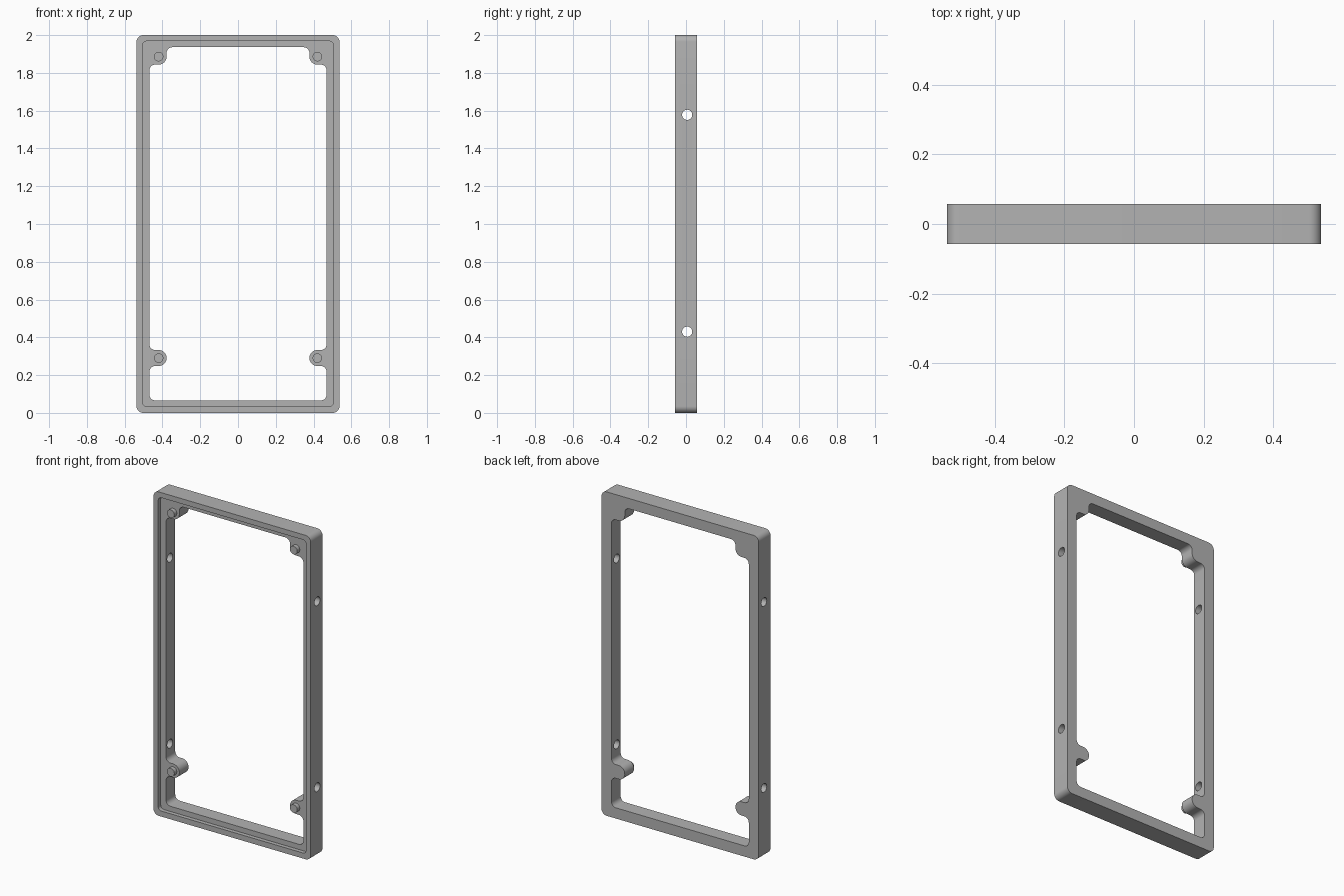
import bpy, bmesh, math
from mathutils import Vector

if "Cube" in bpy.data.objects:
    bpy.data.objects.remove(bpy.data.objects["Cube"])

W, H, T = 0.537, 2.0, 0.0575        # half width, height, half thickness
RECESS = 0.025                      # depth of the front step
BOSS_X, BOSS_Z = 0.42, (0.29, 1.886)

grey = bpy.data.materials.new("grey")
grey.diffuse_color = (0.45, 0.45, 0.45, 1)
grey.use_nodes = True
grey.node_tree.nodes["Principled BSDF"].inputs["Base Color"].default_value = grey.diffuse_color


def rounded(corners, steps=8):
    """Outline in x-z from (x, z, radius) corners."""
    pts, n = [], len(corners)
    for i, (x, z, r) in enumerate(corners):
        p = Vector((x, z))
        a = (Vector(corners[i - 1][:2]) - p).normalized()
        b = (Vector(corners[(i + 1) % n][:2]) - p).normalized()
        c = p + (a + b) * r         # all corners are right angles
        for k in range(steps + 1):
            t = k / steps * math.pi / 2
            pts.append(c - b * r * math.cos(t) - a * r * math.sin(t))
    return pts


def prism(name, pts, y0, y1):
    bm = bmesh.new()
    face = bm.faces.new([bm.verts.new((p.x, y0, p.y)) for p in pts])
    ext = bmesh.ops.extrude_face_region(bm, geom=[face])
    verts = [v for v in ext["geom"] if isinstance(v, bmesh.types.BMVert)]
    bmesh.ops.translate(bm, verts=verts, vec=(0, y1 - y0, 0))
    bmesh.ops.recalc_face_normals(bm, faces=bm.faces)
    mesh = bpy.data.meshes.new(name)
    bm.to_mesh(mesh)
    bm.free()
    mesh.materials.append(grey)
    ob = bpy.data.objects.new(name, mesh)
    bpy.context.collection.objects.link(ob)
    return ob


def box(x, z0, z1, r):
    return rounded([(x, z0, r), (x, z1, r), (-x, z1, r), (-x, z0, r)])


def circle(x, z, r, n=32):
    return [Vector((x + r * math.cos(2 * math.pi * i / n),
                    z + r * math.sin(2 * math.pi * i / n))) for i in range(n)]


def smooth(ob):
    bpy.ops.object.select_all(action="DESELECT")
    ob.select_set(True)
    bpy.context.view_layer.objects.active = ob
    bpy.ops.object.shade_smooth_by_angle(angle=math.radians(30))


# Outer body
frame = prism("frame", box(W, 0, H, 0.035), -T, T)

# Shallow step in the front
cutters = [prism("recess_cutter", box(0.505, 0.034, 1.968, 0.022),
                 -T - 0.1, -T + RECESS)]

# Through opening, leaving four rounded bosses
half = [(0.469, 0.066, 0.03), (0.469, 0.248, 0.03), (0.378, 0.248, 0.042),
        (0.378, 0.333, 0.042), (0.469, 0.333, 0.03), (0.469, 1.844, 0.03),
        (0.378, 1.844, 0.042), (0.378, 1.936, 0.03)]
outline = half + [(-x, z, r) for x, z, r in reversed(half)]
cutters.append(prism("opening_cutter", rounded(outline), -0.3, 0.3))

# Cross holes through both side rails
for z in (0.43, 1.578):
    hole = prism("side_hole_cutter", circle(0, 0, 0.027), -1, 1)
    hole.rotation_euler = (0, 0, math.pi / 2)
    hole.location = (0, 0.006, z)
    cutters.append(hole)

bpy.context.view_layer.objects.active = frame
for cutter in cutters:
    mod = frame.modifiers.new("cut", "BOOLEAN")
    mod.operation, mod.solver, mod.object = "DIFFERENCE", "EXACT", cutter
    bpy.ops.object.modifier_apply(modifier=mod.name)
    bpy.data.objects.remove(cutter)
smooth(frame)

# Locating pins on the bosses
for side in (-1, 1):
    for z in BOSS_Z:
        pin = prism("locating_pin", circle(side * BOSS_X, z, 0.025),
                    -T, -T + RECESS + 0.004)
        smooth(pin)
